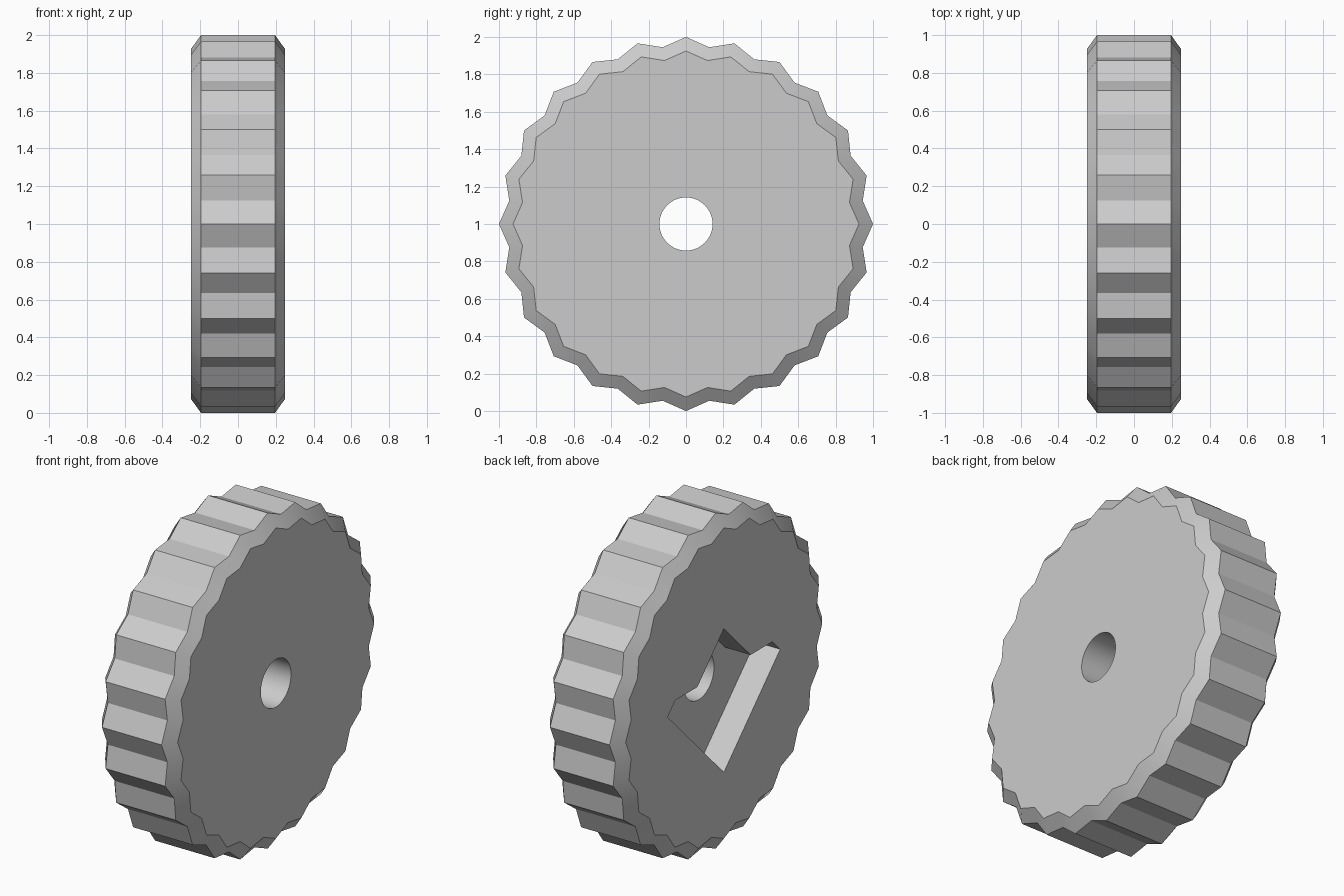
import bpy
import bmesh
from math import sin, cos, pi

cube = bpy.data.objects.get("Cube")
if cube:
    bpy.data.objects.remove(cube, do_unlink=True)

TEETH = 24
TIP, VALLEY = 1.0, 0.953
HALF_WIDTH, RIM_HALF = 0.25, 0.196
FACE_SCALE = 0.925
HOLE_RADIUS = 0.142
POCKET_DEPTH = 0.165


def material(name, value):
    mat = bpy.data.materials.new(name)
    mat.use_nodes = True
    color = (value, value, value, 1)
    mat.diffuse_color = color
    mat.node_tree.nodes["Principled BSDF"].inputs["Base Color"].default_value = color
    return mat


def loft(name, profile, stations):
    """Sweep a (y, z) profile along x; stations are (x, scale) pairs."""
    bm = bmesh.new()
    rings = [[bm.verts.new((x, y * s, z * s)) for y, z in profile] for x, s in stations]
    n = len(profile)
    for a, b in zip(rings, rings[1:]):
        for i in range(n):
            j = (i + 1) % n
            bm.faces.new((a[i], a[j], b[j], b[i]))
    bm.faces.new(rings[0])
    bm.faces.new(rings[-1])
    bmesh.ops.recalc_face_normals(bm, faces=bm.faces)
    mesh = bpy.data.meshes.new(name)
    bm.to_mesh(mesh)
    bm.free()
    obj = bpy.data.objects.new(name, mesh)
    obj.location.z = 1
    bpy.context.collection.objects.link(obj)
    return obj


def circle(count, radius):
    return [(radius(i) * sin(2 * pi * i / count), radius(i) * cos(2 * pi * i / count))
            for i in range(count)]


def cut(target, cutter):
    cutter.hide_render = True
    mod = target.modifiers.new("cut", "BOOLEAN")
    mod.operation = "DIFFERENCE"
    mod.solver = "EXACT"
    mod.object = cutter
    bpy.context.view_layer.objects.active = target
    bpy.ops.object.modifier_apply(modifier=mod.name)
    bpy.data.objects.remove(cutter, do_unlink=True)


# Toothed wheel with chamfered rims
teeth = circle(2 * TEETH, lambda i: VALLEY if i % 2 else TIP)
wheel = loft("knurled_wheel", teeth, [(-HALF_WIDTH, FACE_SCALE), (-RIM_HALF, 1),
                                      (RIM_HALF, 1), (HALF_WIDTH, FACE_SCALE)])
wheel.data.materials.append(material("light grey", 0.6))

# Axle hole
cut(wheel, loft("hole_cutter", circle(64, lambda i: HOLE_RADIUS), [(-0.4, 1), (0.4, 1)]))

# Arrow-shaped pocket in the right face
side = [(0.25, 0.073), (0.457, 0.073), (0.53, 0)]
pocket = [(0, 0.325)] + side + [(0, -0.53)] + [(-y, z) for y, z in reversed(side)]
cut(wheel, loft("pocket_cutter", pocket, [(-0.4, 1), (POCKET_DEPTH - HALF_WIDTH, 1)]))

# Smooth hole and chamfers, crisp teeth
bpy.ops.object.select_all(action="DESELECT")
wheel.select_set(True)
bpy.context.view_layer.objects.active = wheel
bpy.ops.object.shade_smooth_by_angle(angle=pi / 6)
